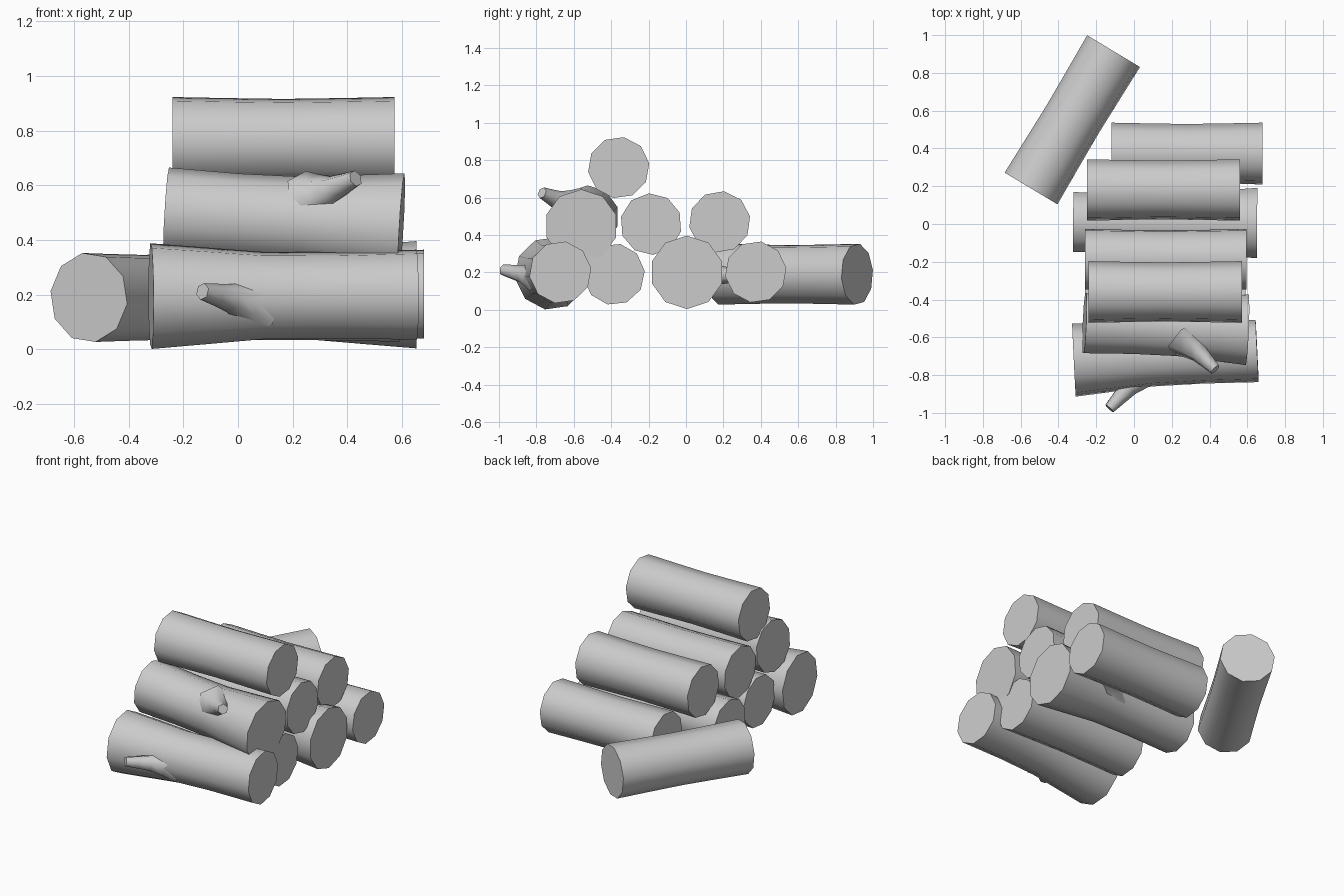
import bpy, bmesh, math
from mathutils import Vector

old = bpy.data.objects.get("Cube")
if old:
    bpy.data.objects.remove(old)

# Single plain grey for every part
grey = bpy.data.materials.new("grey_wood")
grey.use_nodes = True
colour = (0.6, 0.6, 0.6, 1)
grey.diffuse_color = colour
grey.node_tree.nodes["Principled BSDF"].inputs["Base Color"].default_value = colour


def tube(name, start, end, profile, sides, phase):
    """Smooth-sided, flat-capped tube; profile = (fraction along axis, radius)."""
    start, end = Vector(start), Vector(end)
    axis = (end - start).normalized()
    across = Vector((0, 0, 1)).cross(axis).normalized()
    up = axis.cross(across)
    bm = bmesh.new()
    rings = []
    for t, r in profile:
        ring = []
        for i in range(sides):
            a = math.radians(phase) + math.tau * i / sides
            ring.append(bm.verts.new(start.lerp(end, t) + r * (across * math.cos(a) + up * math.sin(a))))
        rings.append(ring)
    for lower, upper in zip(rings, rings[1:]):
        for i in range(sides):
            j = (i + 1) % sides
            bm.faces.new((lower[i], lower[j], upper[j], upper[i])).smooth = True
    # Flat caps with a sharp rim
    for ring in (rings[0][::-1], rings[-1]):
        cap = bm.faces.new(ring)
        for edge in cap.edges:
            edge.smooth = False
    bmesh.ops.recalc_face_normals(bm, faces=bm.faces)
    mesh = bpy.data.meshes.new(name)
    bm.to_mesh(mesh)
    bm.free()
    mesh.materials.append(grey)
    obj = bpy.data.objects.new(name, mesh)
    bpy.context.collection.objects.link(obj)
    return obj


# Plain logs have a slight waist; butt logs swell toward one end
PLAIN = [(0, .165), (.25, .161), (.5, .158), (.75, .161), (1, .165)]
BUTT = [(0, .196), (.2, .18), (.42, .162), (.7, .16), (1, .167)]
BUTT_FLIPPED = [(1 - t, r) for t, r in reversed(BUTT)]
STUB = [(0, .115), (.25, .08), (.5, .052), (.75, .041), (1, .031)]

# Plain logs lying along x: name, left end, right end, y, z, rotation
for name, x0, x1, y, z, phase in [
    ("bottom_log_second", -.26, .59, -.385, .19, 6),
    ("bottom_log_back", -.12, .68, .373, .202, 8),
    ("middle_log_centre", -.26, .595, -.187, .458, 22),
    ("middle_log_back", -.25, .56, .18, .47, 10),
    ("top_log", -.24, .572, -.36, .76, 8),
]:
    tube(name, (x0, y, z), (x1, y, z), PLAIN, 10, phase)

# Log lying loose behind the stack
tube("loose_log", (-.545, .188, .19), (-.108, .915, .19), PLAIN, 10, 8)

# Swollen logs and their broken branch stubs
tube("bottom_log_front", (-.318, -.72, .195), (.652, -.672, .2), BUTT, 10, 8)
tube("bottom_log_front_branch", (.07, -.76, .165), (-.13, -.977, .212), STUB, 6, 20)
tube("bottom_log_third", (-.322, .01, .2), (.652, .005, .2), BUTT_FLIPPED, 10, 18)
tube("bottom_log_third_branch", (.25, .08, .19), (.455, .285, .18), STUB, 6, 20)
tube("middle_log_front", (-.262, -.525, .498), (.597, -.56, .448), BUTT_FLIPPED, 10, 18)
tube("middle_log_front_branch", (.26, -.6, .545), (.43, -.77, .625), STUB, 6, 20)
